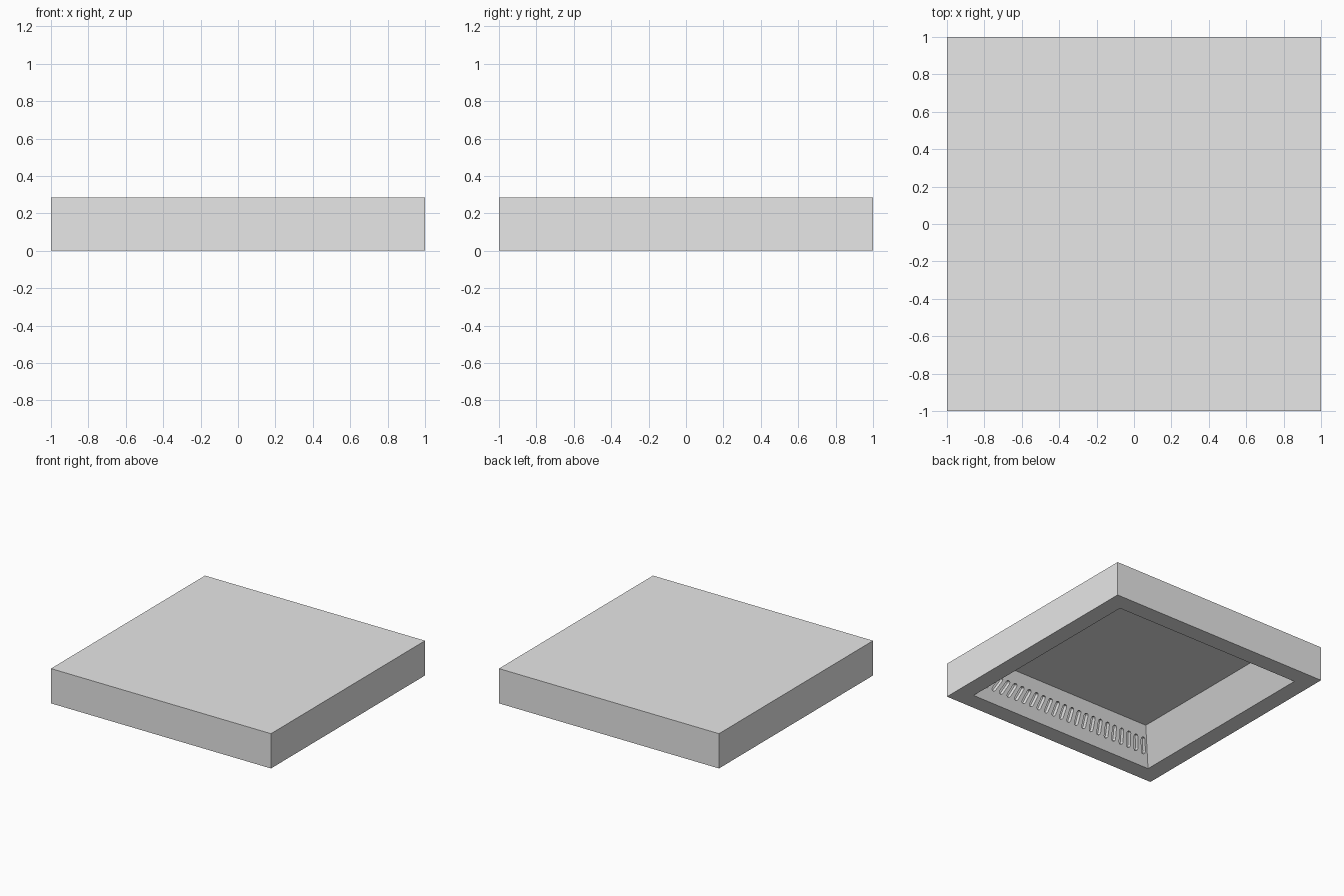
import bpy, bmesh, math
from mathutils import Vector

if "Cube" in bpy.data.objects:
    bpy.data.objects.remove(bpy.data.objects["Cube"], do_unlink=True)

HEIGHT = 2 / 7        # overall height
RIM = 6 / 7           # half width of the opening underneath
CEIL, CEIL_Z = 0.72, 0.265   # half width and height of the recess ceiling
SLOTS = 22

grey = bpy.data.materials.new("light grey")
grey.use_nodes = True
grey.diffuse_color = (0.8, 0.8, 0.8, 1)
grey.node_tree.nodes["Principled BSDF"].inputs["Base Color"].default_value = (0.8, 0.8, 0.8, 1)


def make_object(name, bm):
    bmesh.ops.recalc_face_normals(bm, faces=bm.faces)
    mesh = bpy.data.meshes.new(name)
    bm.to_mesh(mesh)
    bm.free()
    mesh.materials.append(grey)
    obj = bpy.data.objects.new(name, mesh)
    bpy.context.collection.objects.link(obj)
    return obj


def bridge(bm, a, b):
    for i in range(len(a)):
        j = (i + 1) % len(a)
        bm.faces.new((a[i], a[j], b[j], b[i]))


# Square slab with a tapered recess underneath
bm = bmesh.new()
corners = [(-1, -1), (1, -1), (1, 1), (-1, 1)]
rings = [[bm.verts.new((x * r, y * r, z)) for x, y in corners]
         for r, z in ((1, HEIGHT), (1, 0), (RIM, 0), (CEIL, CEIL_Z))]
for upper, lower in zip(rings, rings[1:]):
    bridge(bm, upper, lower)
bm.faces.new(rings[0])
bm.faces.new(rings[-1])
body = make_object("slab_body", bm)

# Row of round-ended slots that fan out along the sloped front wall
bm = bmesh.new()
normal = Vector((0, CEIL_Z, CEIL - RIM)).normalized()
for i in range(SLOTS):
    u = 2 * (i + 0.5) / SLOTS - 1
    top = Vector((u * CEIL, -CEIL, CEIL_Z))
    foot = Vector((u * RIM, -RIM, 0))
    along = (foot - top).normalized()
    side = normal.cross(along)
    radius = 0.018
    outline = []
    for end, v in ((-1, 0.3), (1, 0.7)):
        centre = top.lerp(foot, v) - along * end * radius
        for k in range(5):
            a = math.pi * k / 4
            outline.append(centre + end * radius * (side * math.cos(a) + along * math.sin(a)))
    outer = [bm.verts.new(p + normal * 0.02) for p in outline]
    inner = [bm.verts.new(p - normal * 0.035) for p in outline]
    bridge(bm, outer, inner)
    bm.faces.new(outer)
    bm.faces.new(inner)
cutter = make_object("slot_cutter", bm)
cutter.hide_render = True

# Cut the slots and discard the cutter
cut = body.modifiers.new("slots", "BOOLEAN")
cut.operation = "DIFFERENCE"
cut.solver = "EXACT"
cut.object = cutter
bpy.context.view_layer.objects.active = body
body.select_set(True)
bpy.ops.object.modifier_apply(modifier=cut.name)
bpy.data.objects.remove(cutter, do_unlink=True)
